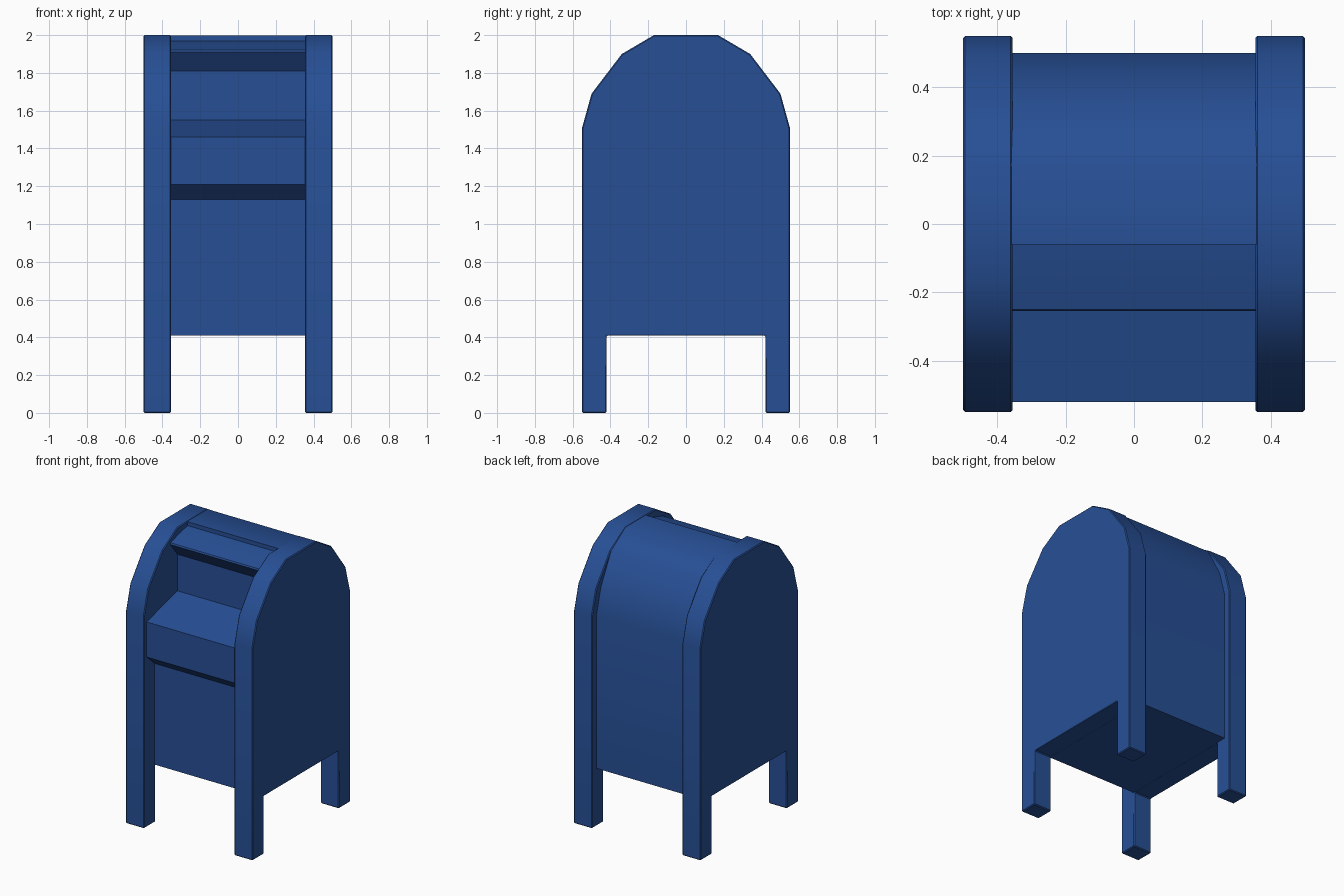
import bpy, bmesh, math

if "Cube" in bpy.data.objects:
    bpy.data.objects.remove(bpy.data.objects["Cube"])

blue = bpy.data.materials.new("mailbox blue")
blue.diffuse_color = (0.02, 0.078, 0.30, 1)
blue.use_nodes = True
blue.node_tree.nodes["Principled BSDF"].inputs["Base Color"].default_value = blue.diffuse_color


def extrude_profile(name, profile, x0, x1, smooth_angle, bevel=0):
    """Extrude a closed (y, z) outline along x."""
    bm = bmesh.new()
    face = bm.faces.new([bm.verts.new((x0, y, z)) for y, z in profile])
    ext = bmesh.ops.extrude_face_region(bm, geom=[face])["geom"]
    moved = [v for v in ext if isinstance(v, bmesh.types.BMVert)]
    bmesh.ops.translate(bm, verts=moved, vec=(x1 - x0, 0, 0))
    bmesh.ops.recalc_face_normals(bm, faces=bm.faces)
    if bevel:
        edges = [e for e in bm.edges if e.calc_face_angle(0) > math.radians(50)]
        bmesh.ops.bevel(bm, geom=edges, offset=bevel, segments=1, affect='EDGES')
    mesh = bpy.data.meshes.new(name)
    bm.to_mesh(mesh)
    bm.free()
    obj = bpy.data.objects.new(name, mesh)
    bpy.context.collection.objects.link(obj)
    mesh.materials.append(blue)
    bpy.ops.object.select_all(action='DESELECT')
    bpy.context.view_layer.objects.active = obj
    obj.select_set(True)
    bpy.ops.object.shade_smooth_by_angle(angle=math.radians(smooth_angle))
    return obj


# Side frames: arched panel with two legs, mirrored front to back
half = [(0.42, 0.41), (0.42, 0), (0.55, 0), (0.55, 1.51),
        (0.50, 1.69), (0.34, 1.90), (0.17, 2.0)]
frame = half + [(-y, z) for y, z in reversed(half)]
for name, x0, x1 in (("left_side_frame", -0.5, -0.355),
                     ("right_side_frame", 0.355, 0.5)):
    extrude_profile(name, frame, x0, x1, 35, 0.006)

# Central body: back wall, curved roof, hood, recess, chute shelf, front panel
body = [(0.50, 0.41), (0.50, 1.50), (0.45, 1.68), (0.335, 1.895), (0.17, 1.998),
        (-0.06, 1.998), (-0.06, 1.97),                       # roof edge
        (-0.155, 1.95), (-0.25, 1.92), (-0.255, 1.91),       # hood
        (-0.175, 1.81), (-0.175, 1.55),                      # mail recess
        (-0.52, 1.46), (-0.52, 1.21),                        # chute
        (-0.43, 1.13), (-0.43, 0.41)]                        # front panel
extrude_profile("mailbox_body", body, -0.36, 0.36, 35)
